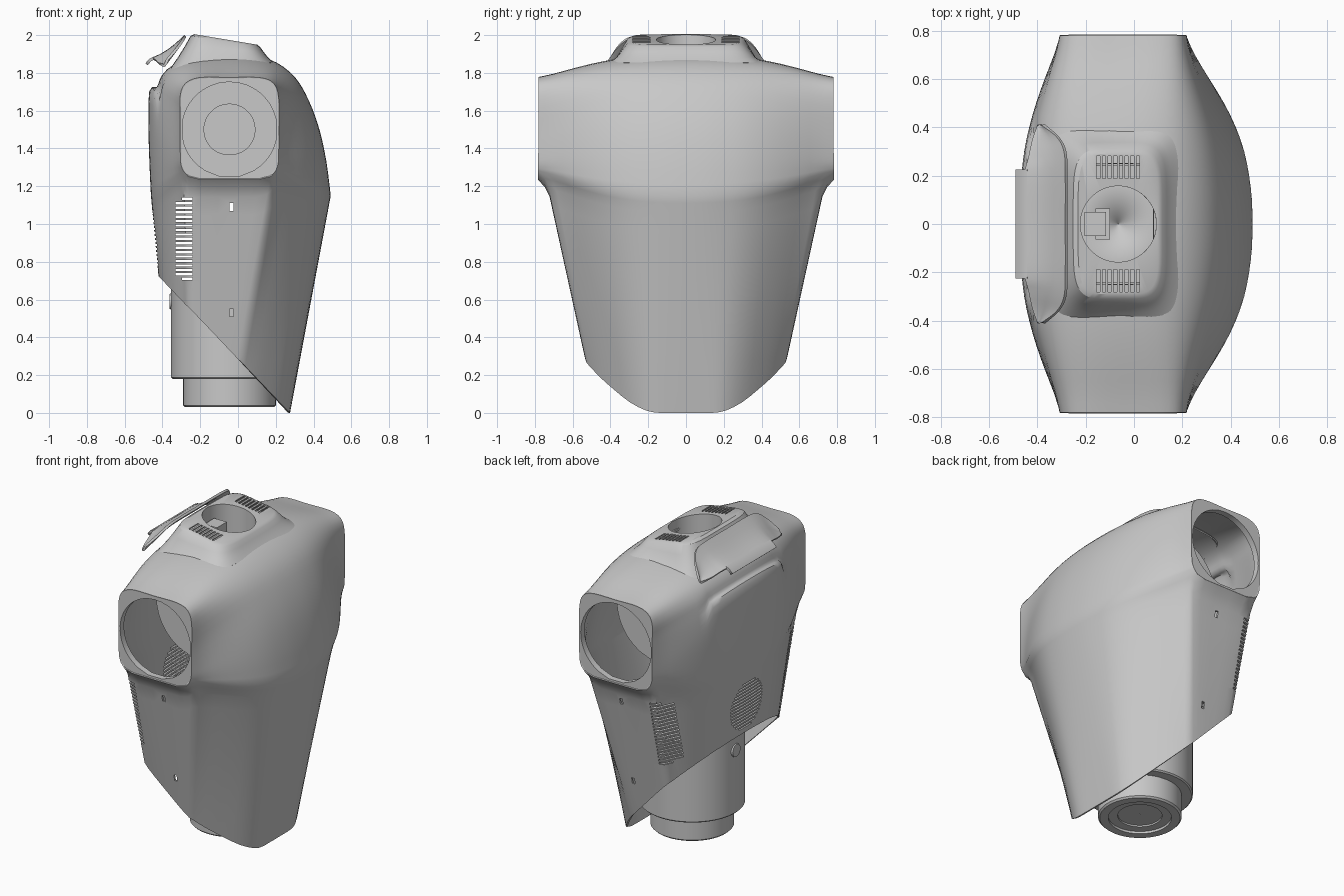
import bpy, bmesh, math
from mathutils import Vector, Matrix

cube = bpy.data.objects.get("Cube")
if cube:
    bpy.data.objects.remove(cube, do_unlink=True)

GREY = bpy.data.materials.new("light grey")
GREY.use_nodes = True
GREY.diffuse_color = (.58, .58, .58, 1)
GREY.node_tree.nodes["Principled BSDF"].inputs["Base Color"].default_value = (.58, .58, .58, 1)


def spline(pts, k):
    """Catmull-Rom resampling with k steps per segment."""
    pts = [Vector(p) for p in pts]
    out = []
    for i in range(len(pts) - 1):
        b, c = pts[i], pts[i + 1]
        a = pts[i - 1] if i else b * 2 - c
        d = pts[i + 2] if i + 2 < len(pts) else c * 2 - b
        for j in range(k):
            t = j / k
            out.append((b * 2 + (c - a) * t + (a * 2 - b * 5 + c * 4 - d) * t ** 2
                        + (b * 3 - a - c * 3 + d) * t ** 3) * 0.5)
    return out + [pts[-1]]


def finish(name, bm, mirror=False, thick=0.0, angle=30):
    bmesh.ops.recalc_face_normals(bm, faces=bm.faces[:])
    if thick:
        for e in bm.edges:
            if e.is_boundary and max(abs(v.co.y) for v in e.verts) > .001:
                e.smooth = False
    me = bpy.data.meshes.new(name)
    bm.to_mesh(me)
    bm.free()
    ob = bpy.data.objects.new(name, me)
    bpy.context.collection.objects.link(ob)
    me.materials.append(GREY)
    bpy.ops.object.select_all(action="DESELECT")
    ob.select_set(True)
    bpy.context.view_layer.objects.active = ob
    bpy.ops.object.shade_smooth_by_angle(angle=math.radians(angle))
    if mirror:
        mod = ob.modifiers.new("mirror", "MIRROR")
        mod.use_axis = (False, True, False)
    if thick:
        mod = ob.modifiers.new("shell", "SOLIDIFY")
        mod.thickness, mod.offset = thick, 0
    return ob


def grid(rows, closed=False, bm=None):
    """Quad mesh through rows of points."""
    bm = bm or bmesh.new()
    vs = [[bm.verts.new(p) for p in r] for r in rows]
    n = len(rows[0])
    for a, b in zip(vs, vs[1:]):
        for j in range(n if closed else n - 1):
            k = (j + 1) % n
            bm.faces.new((a[j], a[k], b[k], b[j]))
    return bm


def add_box(bm, loc, size):
    bmesh.ops.create_cube(bm, size=1, matrix=Matrix.Translation(loc) @ Matrix.Diagonal((*size, 1)))


def cut(ob, name, boxes):
    """Cut box-shaped openings through a part."""
    bm = bmesh.new()
    for loc, size in boxes:
        add_box(bm, loc, size)
    me = bpy.data.meshes.new(name)
    bm.to_mesh(me)
    bm.free()
    me.materials.append(GREY)
    cutter = bpy.data.objects.new(name, me)
    bpy.context.collection.objects.link(cutter)
    cutter.hide_render = True
    cutter.hide_set(True)
    mod = ob.modifiers.new(name, "BOOLEAN")
    mod.operation, mod.solver, mod.object = "DIFFERENCE", "EXACT", cutter


# Torso sections (x, z): notched centre, plain centre and shoulder opening
profile = [(.485, 1.15), (.462, 1.33), (.425, 1.5), (.37, 1.65), (.3, 1.77), (.2, 1.85),
           (.08, 1.885), (-.08, 1.89), (-.25, 1.87), (-.35, 1.83), (-.4, 1.78),
           (-.425, 1.722), (-.464, 1.7), (-.468, 1.5), (-.462, 1.3), (-.455, 1.15)]
notched = spline(profile, 3)
profile[10:13] = [(-.41, 1.77), (-.44, 1.7), (-.46, 1.61)]
plain = spline(profile, 3)
opening = spline([(.195, 1.285), (.207, 1.32), (.21, 1.38), (.21, 1.5), (.21, 1.66), (.185, 1.74),
                  (.11, 1.77), (-.05, 1.77), (-.2, 1.77), (-.275, 1.74), (-.3, 1.68), (-.3, 1.6),
                  (-.3, 1.5), (-.3, 1.38), (-.297, 1.32), (-.285, 1.285)], 3)
underside = [Vector(p) for p in ((.17, 1.255), (.11, 1.24), (.01, 1.24), (-.1, 1.24),
                                 (-.2, 1.24), (-.26, 1.255))]
stations = spline([(0, 1), (.1, .99), (.2, .95), (.3, .88), (.4, .76), (.5, .59), (.6, .38),
                   (.7, .15), (.78, 0)], 2)
rows = []
for y, w in stations:
    section = [b.lerp(a, w) for a, b in zip(notched if y < .38 else plain, opening)]
    rows.append([Vector((p.x, y, p.y)) for p in section])

# Lower torso, tapering from the crease and trimmed on a slant
front, back = [r[0] for r in rows], [r[-1] for r in rows][::-1]
top = front + [Vector((p.x, .78, p.y)) for p in underside] + back
base = spline([(.247, 0), (.247, .07), (.247, .14), (.235, .2), (.185, .28), (.11, .35), (.04, .405),
               (-.01, .43), (-.05, .44)], 2)
base += [Vector((-.08 - .027 * i, .44 - .0008 * i * i)) for i in range(6)]
base += spline([(-.24, .41), (-.26, .39), (-.285, .36), (-.3, .31), (-.315, .25), (-.325, .19),
                (-.33, .12), (-.335, .06), (-.335, 0)], 2)
levels = []
for f in (0, .15, .3, .45, .6, .75, .86, .93, .97, 1):
    flare = 1 if f == 1 else .965 if f == .97 else .945
    levels.append([Vector((b.x, b.y, -.12)).lerp(Vector((p.x, p.y * flare, p.z)), f)
                   for b, p in zip(base, top)])
bm = grid(levels)
bmesh.ops.bisect_plane(bm, geom=bm.verts[:] + bm.edges[:] + bm.faces[:],
                       plane_co=(.27, 0, 0), plane_no=(1.058, 0, 1), clear_inner=True)

# Upper torso, opened beneath the neck and joined along the crease
grid(rows, bm=bm)
bmesh.ops.remove_doubles(bm, verts=bm.verts[:], dist=.0005)
gap = [f for f in bm.faces if (c := f.calc_center_median()).z > 1.8
       and -.24 < c.x < .1 and c.y < .27]
bmesh.ops.delete(bm, geom=gap, context="FACES")
torso = finish("torso_shell", bm, mirror=True, thick=.012, angle=50)

# Side vents, screw holes and round back grille
slots = []
for side in (-1, 1):
    for i in range(19):
        narrow = i in (0, 18)
        slots.append(((-.268 if narrow else -.285, side * .6, .71 + i * .0235),
                      (.056 if narrow else .09, .6, .012)))
    slots += [((-.035, side * .65, z), (.02, .4, .04)) for z in (.53, 1.09)]
for i in range(-7, 8):
    dz = i * .021
    slots.append(((-.44, 0, .91 + dz), (.12, 2 * math.sqrt(.16 ** 2 - dz ** 2), .01)))
cut(torso, "torso_vent_cutter", slots)

# Shoulder rims, and the inner bulkheads behind them
hub = Vector((-.045, 1.5))
outline = opening + underside[::-1]


def socket_ring(r, y):
    return [Vector((q.x, y, q.y)) for q in (hub + (p - hub).normalized() * r for p in outline)]


rim = [[Vector((p.x, .78, p.y)) for p in outline], socket_ring(.252, .78), socket_ring(.252, .74)]
finish("shoulder_rims", grid(rim, True), mirror=True)
bulkhead = [socket_ring(r, y) for r, y in ((.33, .3), (.135, .3), (.135, .24), (.001, .24))]
finish("shoulder_bulkheads", grid(bulkhead, True), mirror=True)


# Neck base with a round well
def oval(cx, a, b, z, slope, power):
    pts = []
    for i in range(72):
        t = math.tau * (i + .5) / 72
        c, s = math.cos(t), math.sin(t)
        x = math.copysign(abs(c) ** (2 / power), c) * a
        y = math.copysign(abs(s) ** (2 / power), s) * b
        pts.append(Vector((cx + x, y, z - slope * x)))
    return pts


neck_rings = [oval(-.09, .275, .42, 1.83, -.08, 5), oval(-.08, .235, .365, 1.88, 0, 5),
              oval(-.072, .205, .335, 1.925, .08, 5), oval(-.067, .182, .308, 1.963, .16, 5),
              oval(-.065, .166, .29, 1.973, .167, 5), oval(-.065, .16, .16, 1.973, .167, 2),
              oval(-.065, .16, .16, 1.79, 0, 2), oval(-.065, .001, .001, 1.79, 0, 2)]
neck = finish("neck_base", grid(neck_rings, True), thick=.008)
cut(neck, "neck_vent_cutter", [((-.148 + i * .0235, side * .235, 1.97), (.013, .095, .1))
                               for side in (-1, 1) for i in range(8)])
bm = bmesh.new()
add_box(bm, (-.16, 0, 1.85), (.09, .1, .14))
add_box(bm, (-.13, 0, 1.81), (.06, .13, .06))
finish("neck_bracket", bm)

# Floating collar plate behind the neck
upper = spline([(-.28, 0, 1.995), (-.28, .2, 1.995), (-.285, .3, 1.985), (-.315, .36, 1.94),
                (-.375, .41, 1.87)], 4)
lower = spline([(-.45, 0, 1.875), (-.45, .2, 1.875), (-.435, .27, 1.865), (-.42, .34, 1.85),
                (-.4, .41, 1.842)], 4)
sheet = []
for a, b in zip(upper, lower):
    sheet.append([a.lerp(b, t) - Vector((0, 0, .06 * t * (1 - t))) for t in (0, .25, .5, .75, 1)])
finish("collar_plate", grid(sheet), mirror=True, thick=.014)
tab = [[Vector((x, y, z)) for x, z in ((-.44, 1.88), (-.465, 1.868), (-.484, 1.846))]
       for y in (0, .19, .225)]
finish("collar_tab", grid(tab), mirror=True, thick=.016)

# Waist column, turned from a profile
steps = [(.001, .055), (.13, .055), (.13, .045), (.185, .045), (.185, .03), (.235, .03), (.245, .04),
         (.245, .18), (.302, .18), (.31, .188), (.31, .7), (.001, .7)]
turned = [[Vector((-.045 + r * math.cos(math.tau * i / 64), r * math.sin(math.tau * i / 64), z))
           for i in range(64)] for r, z in steps]
finish("waist_column", grid(turned, True))
bm = bmesh.new()
bmesh.ops.create_cone(bm, cap_ends=True, segments=32, radius1=.045, radius2=.04, depth=.02,
                      matrix=Matrix.Translation((-.352, 0, .59)) @ Matrix.Rotation(-math.pi / 2, 4, "Y"))
finish("waist_button", bm)
